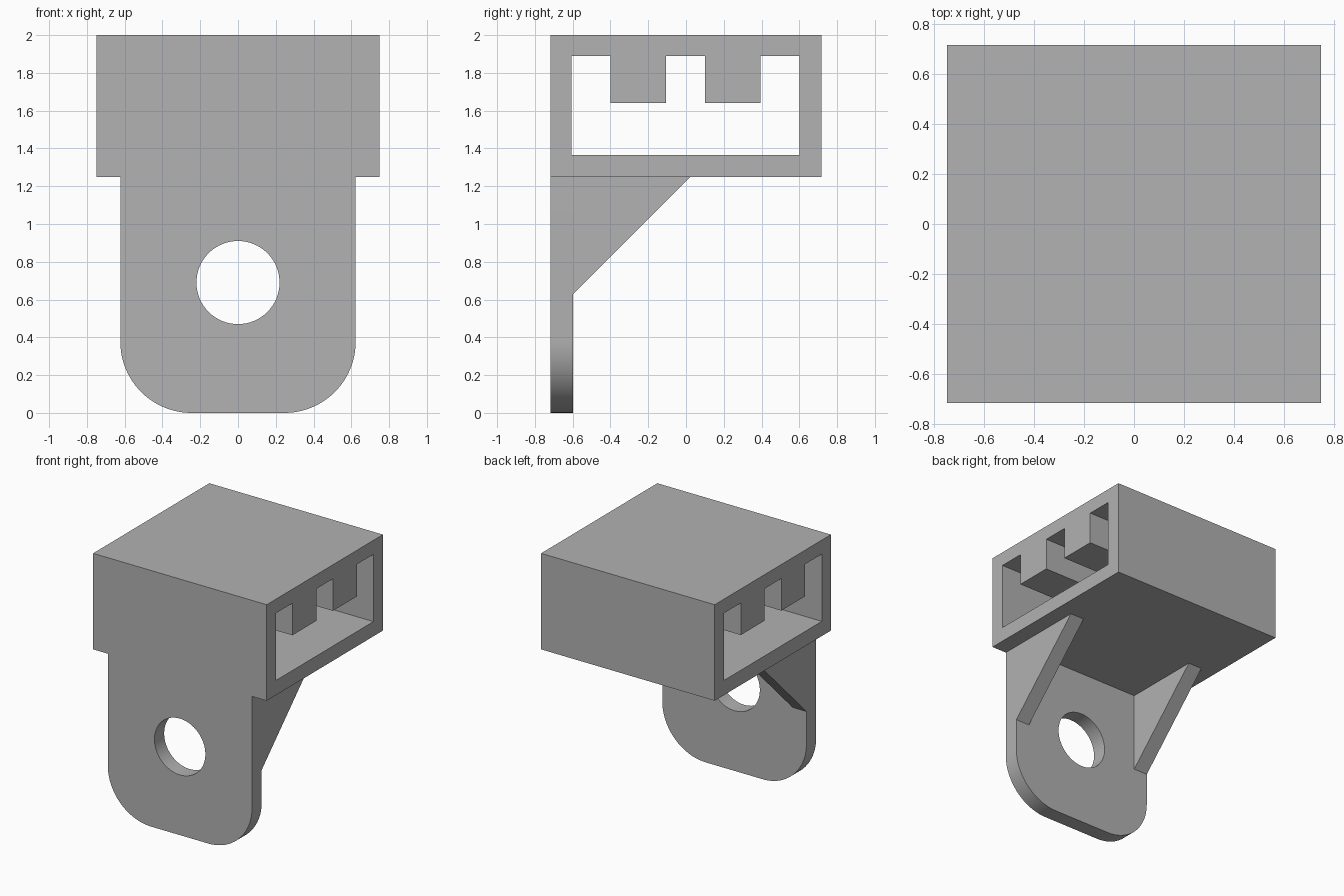
import bpy, bmesh, math
from mathutils import Matrix

cube = bpy.data.objects.get("Cube")
if cube:
    bpy.data.objects.remove(cube, do_unlink=True)

GREY = (0.445, 0.445, 0.445, 1)
grey = bpy.data.materials.new("plain_grey")
grey.use_nodes = True
grey.diffuse_color = GREY
grey.node_tree.nodes["Principled BSDF"].inputs["Base Color"].default_value = GREY

# Profile planes: local x, y and extrusion axis as world directions
FRONT = Matrix(((1, 0, 0, 0), (0, 0, -1, 0), (0, 1, 0, 0), (0, 0, 0, 1)))
SIDE = Matrix(((0, 0, 1, 0), (1, 0, 0, 0), (0, 1, 0, 0), (0, 0, 0, 1)))


def arc(cx, cy, r, start, end, steps):
    """Points along an arc, angles in degrees."""
    angles = [math.radians(start + (end - start) * i / steps) for i in range(steps + 1)]
    return [(cx + r * math.cos(a), cy + r * math.sin(a)) for a in angles]


def extrude_profile(name, loops, plane, centre, thickness):
    """Solid from an outline with optional holes, centred along its normal."""
    curve = bpy.data.curves.new(name + "_profile", 'CURVE')
    curve.dimensions = '2D'
    curve.fill_mode = 'BOTH'
    curve.extrude = thickness / 2
    for loop in loops:
        spline = curve.splines.new('POLY')
        spline.points.add(len(loop) - 1)
        for point, (u, v) in zip(spline.points, loop):
            point.co = (u, v, 0, 1)
        spline.use_cyclic_u = True
    helper = bpy.data.objects.new(name + "_helper", curve)
    bpy.context.collection.objects.link(helper)
    bpy.context.view_layer.update()
    graph = bpy.context.evaluated_depsgraph_get()
    mesh = bpy.data.meshes.new_from_object(helper.evaluated_get(graph))
    bpy.data.objects.remove(helper, do_unlink=True)
    bpy.data.curves.remove(curve)

    bm = bmesh.new()
    bm.from_mesh(mesh)
    bmesh.ops.transform(bm, matrix=Matrix.Translation(centre) @ plane, verts=bm.verts)
    bmesh.ops.remove_doubles(bm, verts=bm.verts, dist=0.0001)
    bmesh.ops.recalc_face_normals(bm, faces=bm.faces)
    bm.to_mesh(mesh)
    bm.free()
    mesh.name = name
    mesh.materials.clear()
    mesh.materials.append(grey)
    obj = bpy.data.objects.new(name, mesh)
    bpy.context.collection.objects.link(obj)
    bpy.ops.object.select_all(action='DESELECT')
    obj.select_set(True)
    bpy.context.view_layer.objects.active = obj
    bpy.ops.object.shade_smooth_by_angle(angle=math.radians(30))
    return obj


# Box sleeve, open at both sides, with two ribs hanging from its ceiling
DEPTH, BASE, CEILING, RIB = 0.717, 1.25, 1.89, 1.64
outer = [(-DEPTH, BASE), (DEPTH, BASE), (DEPTH, 2), (-DEPTH, 2)]
opening = [(-0.605, 1.365), (0.6, 1.365), (0.6, CEILING)]
for a, b in ((0.395, 0.1), (-0.105, -0.4)):
    opening += [(a, CEILING), (a, RIB), (b, RIB), (b, CEILING)]
opening.append((-0.605, CEILING))
extrude_profile("box_sleeve", [outer, opening], SIDE, (0, 0, 0), 1.5)

# Mounting plate with rounded lower corners and a round hole
HALF, R, THICK = 0.623, 0.377, 0.12
plate = [(HALF, BASE), (-HALF, BASE)]
plate += arc(R - HALF, R, R, 180, 270, 24)
plate += arc(HALF - R, R, R, 270, 360, 24)
hole = arc(0, 0.69, 0.22, 0, 360, 64)[:-1]
extrude_profile("mounting_plate", [plate, hole], FRONT, (0, -DEPTH + THICK / 2, 0), THICK)

# Triangular gussets flush with the plate edges
gusset = [(THICK - DEPTH, 0.63), (0.025, BASE), (THICK - DEPTH, BASE)]
for side, name in ((1, "left_gusset"), (-1, "right_gusset")):
    extrude_profile(name, [gusset], SIDE, (side * (HALF - THICK / 2), 0, 0), THICK)
